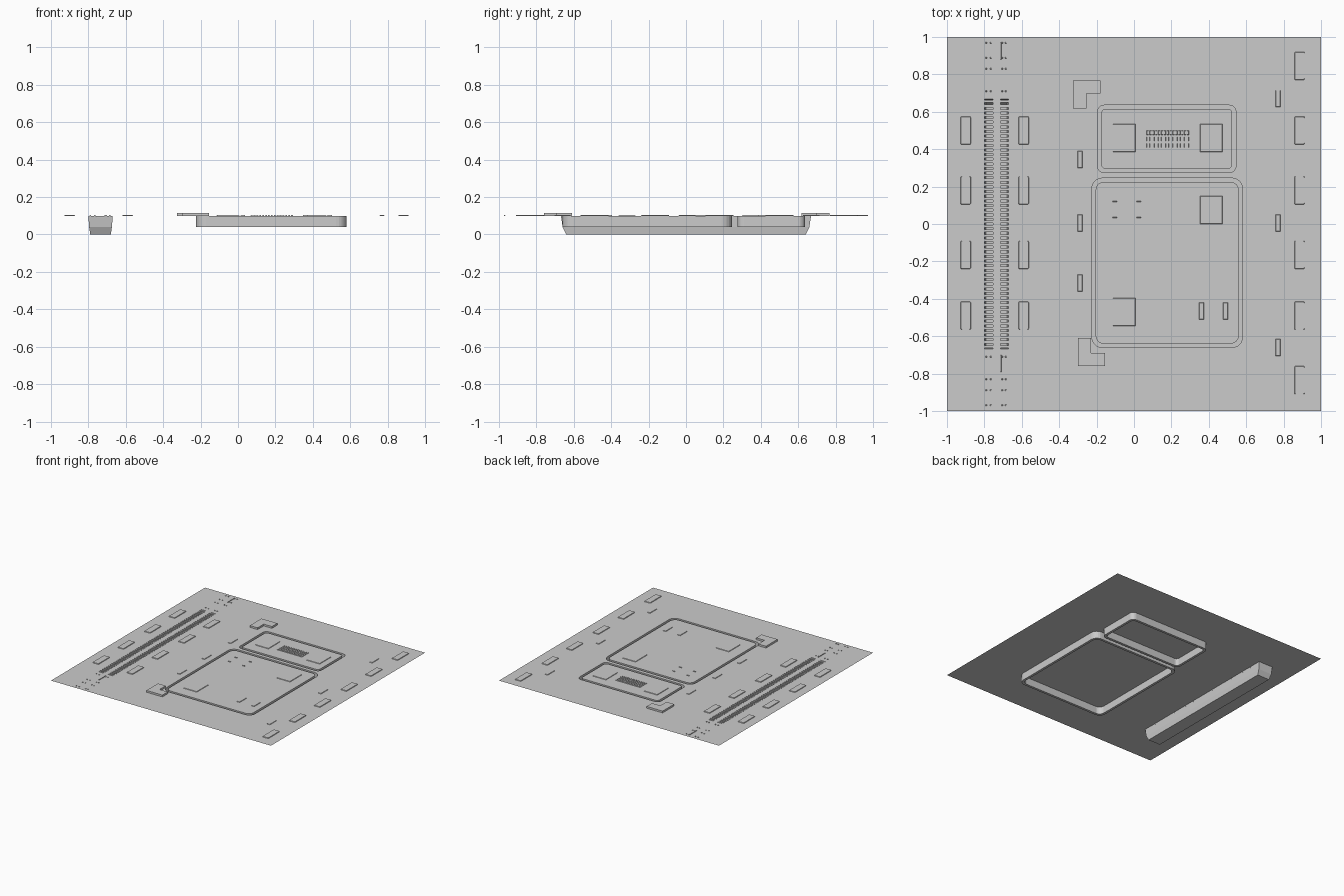
import bpy, bmesh, math
from mathutils import Vector

if "Cube" in bpy.data.objects:
    bpy.data.objects.remove(bpy.data.objects["Cube"])

Z = 0.1  # floor level


def new_object(name, bm):
    mesh = bpy.data.meshes.new(name)
    bm.to_mesh(mesh)
    bm.free()
    ob = bpy.data.objects.new(name, mesh)
    bpy.context.collection.objects.link(ob)
    return ob


def rounded_rect(x0, x1, y0, y1, r=0.0, seg=6):
    if r <= 0:
        return [(x0, y0), (x1, y0), (x1, y1), (x0, y1)]
    pts = []
    corners = [(x0 + r, y0 + r, 180), (x1 - r, y0 + r, 270),
               (x1 - r, y1 - r, 0), (x0 + r, y1 - r, 90)]
    for cx, cy, start in corners:
        for i in range(seg + 1):
            a = math.radians(start + 90 * i / seg)
            pts.append((cx + r * math.cos(a), cy + r * math.sin(a)))
    return pts


def loop(bm, pts, z):
    return [bm.verts.new((x, y, z)) for x, y in pts]


def bridge(bm, a, b):
    n = len(a)
    for i in range(n):
        j = (i + 1) % n
        bm.faces.new((a[i], a[j], b[j], b[i]))


def prism(bm, pts, z0, z1, inset=0.0):
    # low plate with a slightly chamfered top
    cx = sum(p[0] for p in pts) / len(pts)
    cy = sum(p[1] for p in pts) / len(pts)
    top = [(x - math.copysign(inset, x - cx), y - math.copysign(inset, y - cy)) for x, y in pts]
    a, b = loop(bm, pts, z0), loop(bm, top, z1)
    bridge(bm, a, b)
    bm.faces.new(b)


def plates(name, centres, w, h, top, r=0.0, inset=0.002):
    bm = bmesh.new()
    for x, y in centres:
        prism(bm, rounded_rect(x - w / 2, x + w / 2, y - h / 2, y + h / 2, r, 3), Z, top, inset)
    return new_object(name, bm)


# Outlines of the two ring grooves and the trench
G = 0.02
rings = {"large_pad_groove": (-0.225, 0.58, -0.66, 0.245, 0.055),
         "small_pad_groove": (-0.195, 0.545, 0.275, 0.635, 0.035)}
TX0, TX1, TY = -0.8, -0.67, 0.668


def ring_pts(x0, x1, y0, y1, r):
    return (rounded_rect(x0, x1, y0, y1, r),
            rounded_rect(x0 + G, x1 - G, y0 + G, y1 - G, r - G * 0.6))


# Floor sheet with openings for the grooves and trench
bm = bmesh.new()
outlines = [rounded_rect(-1, 1, -1, 1), rounded_rect(TX0, TX1, -TY, TY)]
outlines += [ring_pts(*d)[0] for d in rings.values()]
edges = []
for pts in outlines:
    vs = loop(bm, pts, Z)
    edges += [bm.edges.new((vs[i], vs[(i + 1) % len(vs)])) for i in range(len(vs))]
bmesh.ops.triangle_fill(bm, edges=edges, use_beauty=True, normal=Vector((0, 0, 1)))
new_object("floor_sheet", bm)

# Grooves with the raised centre pad of each ring
for name, dims in rings.items():
    bm = bmesh.new()
    outer, inner = ring_pts(*dims)
    ot, ob_ = loop(bm, outer, Z), loop(bm, outer, 0.04)
    ib, it = loop(bm, inner, 0.04), loop(bm, inner, Z)
    bridge(bm, ob_, ot)
    bridge(bm, ib, ob_)
    bridge(bm, it, ib)
    bm.faces.new(it)
    bmesh.ops.recalc_face_normals(bm, faces=bm.faces)
    new_object(name, bm)

# Tapered trench trough
bm = bmesh.new()
top = loop(bm, rounded_rect(TX0, TX1, -TY, TY), Z)
mid = loop(bm, rounded_rect(TX0 + 0.004, TX1 - 0.004, -TY + 0.008, TY - 0.008), 0.04)
low = loop(bm, rounded_rect(TX0 + 0.01, TX1 - 0.01, -0.64, 0.64), 0.0)
bridge(bm, mid, top)
bridge(bm, low, mid)
bm.faces.new(low)
new_object("trench_trough", bm)

# Grating over the trench: slats either side of a centre spine
bm = bmesh.new()
count = 54
pitch = 2 * TY / count
for i in range(count):
    y = -TY + (i + 0.5) * pitch
    for x0, x1 in ((TX0, -0.755), (-0.715, TX1)):
        prism(bm, rounded_rect(x0, x1, y - 0.28 * pitch, y + 0.28 * pitch), Z - 0.008, Z)
prism(bm, rounded_rect(-0.755, -0.715, -TY, TY), Z - 0.008, Z)
new_object("trench_grating", bm)

# Guide plates and rivets beyond the trench ends
plates("trench_end_rivets",
       [(x, s * y) for s in (1, -1) for x in (-0.79, -0.765, -0.705, -0.685)
        for y in (0.71, 0.83, 0.89, 0.97)], 0.008, 0.008, Z + 0.004)
plates("trench_end_strips", [(-0.712, 0.925), (-0.712, -0.745)], 0.006, 0.09, Z + 0.004)

# Long plates along both edges
rows = (0.5, 0.18, -0.165, -0.49)
plates("edge_plates", [(x, y) for x in (-0.9, -0.59, 0.885) for y in rows]
       + [(0.885, 0.845), (0.885, -0.835)], 0.055, 0.15, Z + 0.005, 0.006)

# Small latches around the pads
plates("small_latches",
       [(-0.288, y) for y in (0.345, 0.005, -0.315)]
       + [(0.77, y) for y in (0.67, 0.005, -0.66)]
       + [(0.36, -0.465), (0.49, -0.465)], 0.026, 0.09, Z + 0.004)

# Square hatches on the pads
plates("pad_hatches", [(-0.053, 0.46), (0.413, 0.46), (0.413, 0.075), (-0.053, -0.47)],
       0.12, 0.15, Z + 0.004)
plates("pad_corner_latches", [(x, y) for x in (-0.103, 0.026) for y in (0.035, 0.12)],
       0.024, 0.006, Z + 0.004)

# Vent ridges on the small pad
bm = bmesh.new()
for row in range(3):
    for i in range(15):
        x, y = 0.073 + i * 0.0154, 0.42 + row * 0.034
        prism(bm, rounded_rect(x - 0.005, x + 0.005, y - 0.011, y + 0.011), Z, Z + 0.004, 0.001)
new_object("vent_ridges", bm)

# Raised corner brackets: the second mirrors the first
bm = bmesh.new()
L = [(0, 0), (0.07, 0), (0.07, 0.08), (0.145, 0.08), (0.145, 0.15), (0, 0.15)]
prism(bm, [(x - 0.325, y + 0.618) for x, y in L], Z, Z + 0.015)
prism(bm, [(x - 0.3, -y - 0.61) for x, y in reversed(L)], Z, Z + 0.015)
new_object("corner_brackets", bm)
